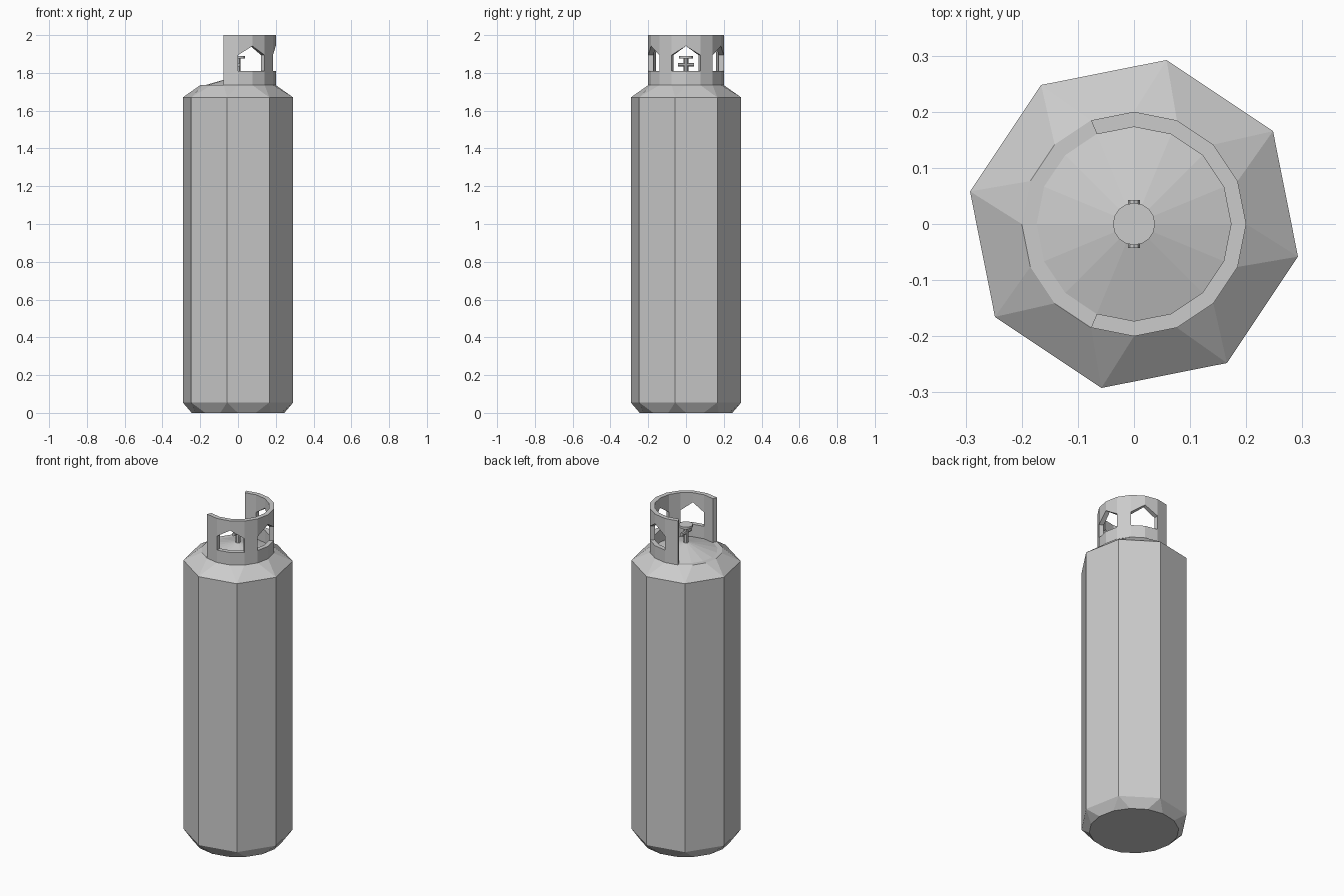
import bpy, bmesh, math
from mathutils import Vector, Matrix

if "Cube" in bpy.data.objects:
    bpy.data.objects.remove(bpy.data.objects["Cube"])

STEP = math.radians(22.5)


def polar(r, a, z):
    return Vector((r * math.cos(a), r * math.sin(a), z))


def finish(name, bm):
    bmesh.ops.recalc_face_normals(bm, faces=bm.faces[:])
    me = bpy.data.meshes.new(name)
    bm.to_mesh(me)
    bm.free()
    ob = bpy.data.objects.new(name, me)
    bpy.context.collection.objects.link(ob)
    return ob


def cylinder(name, sides, r, depth, loc, rot=Matrix.Identity(4)):
    bm = bmesh.new()
    bmesh.ops.create_cone(bm, cap_ends=True, segments=sides, radius1=r, radius2=r,
                          depth=depth, matrix=Matrix.Translation(loc) @ rot)
    return finish(name, bm)


# tank: eight-sided body wrapped to sixteen-sided ends
bm = bmesh.new()
for sides, r, z, offset in ((16, 0.245, 0, 0), (8, 0.298, 0.055, STEP / 2),
                            (8, 0.298, 1.67, STEP / 2), (16, 0.2, 1.735, 0)):
    for i in range(sides):
        bm.verts.new(polar(r, i * math.tau / sides + STEP * 1.0 * (sides == 8) + offset, z))
bmesh.ops.convex_hull(bm, input=bm.verts[:])
bmesh.ops.dissolve_limit(bm, angle_limit=0.01, verts=bm.verts[:], edges=bm.edges[:])
# flat rim and low conical top
top = max(bm.faces, key=lambda f: f.calc_center_median().z)
bmesh.ops.inset_region(bm, faces=[top], thickness=0.0265)
top = max(bm.faces, key=lambda f: (round(f.calc_center_median().z, 4), len(f.verts)))
apex = bmesh.ops.poke(bm, faces=[top])["verts"][0]
apex.co = (0, 0, 1.785)
finish("tank", bm)

# guard collar: open at the back left, three pointed windows
bm = bmesh.new()
cols = []
for i in range(-5, 6):
    mid = 1.942 if i in (-3, 0, 3) else 1.894
    cols.append([bm.verts.new(polar(0.2, i * STEP, z)) for z in (1.735, 1.81, mid, 2.0)])
windows = (-4, -3, -1, 0, 2, 3)
for i, (a, b) in enumerate(zip(cols, cols[1:])):
    for j in range(3):
        if not (j == 1 and i - 5 in windows):
            bm.faces.new((a[j], b[j], b[j + 1], a[j + 1]))
ext = bmesh.ops.extrude_face_region(bm, geom=bm.faces[:], use_keep_orig=True)
for v in ext["geom"]:
    if isinstance(v, bmesh.types.BMVert):
        v.co.xy *= 0.173 / 0.2
finish("collar", bm)

# valve
cylinder("valve_stem", 8, 0.013, 0.11, (0, 0, 1.825))
cylinder("valve_outlet", 8, 0.0105, 0.086, (0, 0, 1.843), Matrix.Rotation(math.pi / 2, 4, 'X'))
cylinder("valve_wheel", 16, 0.0375, 0.014, (0, 0, 1.882))
